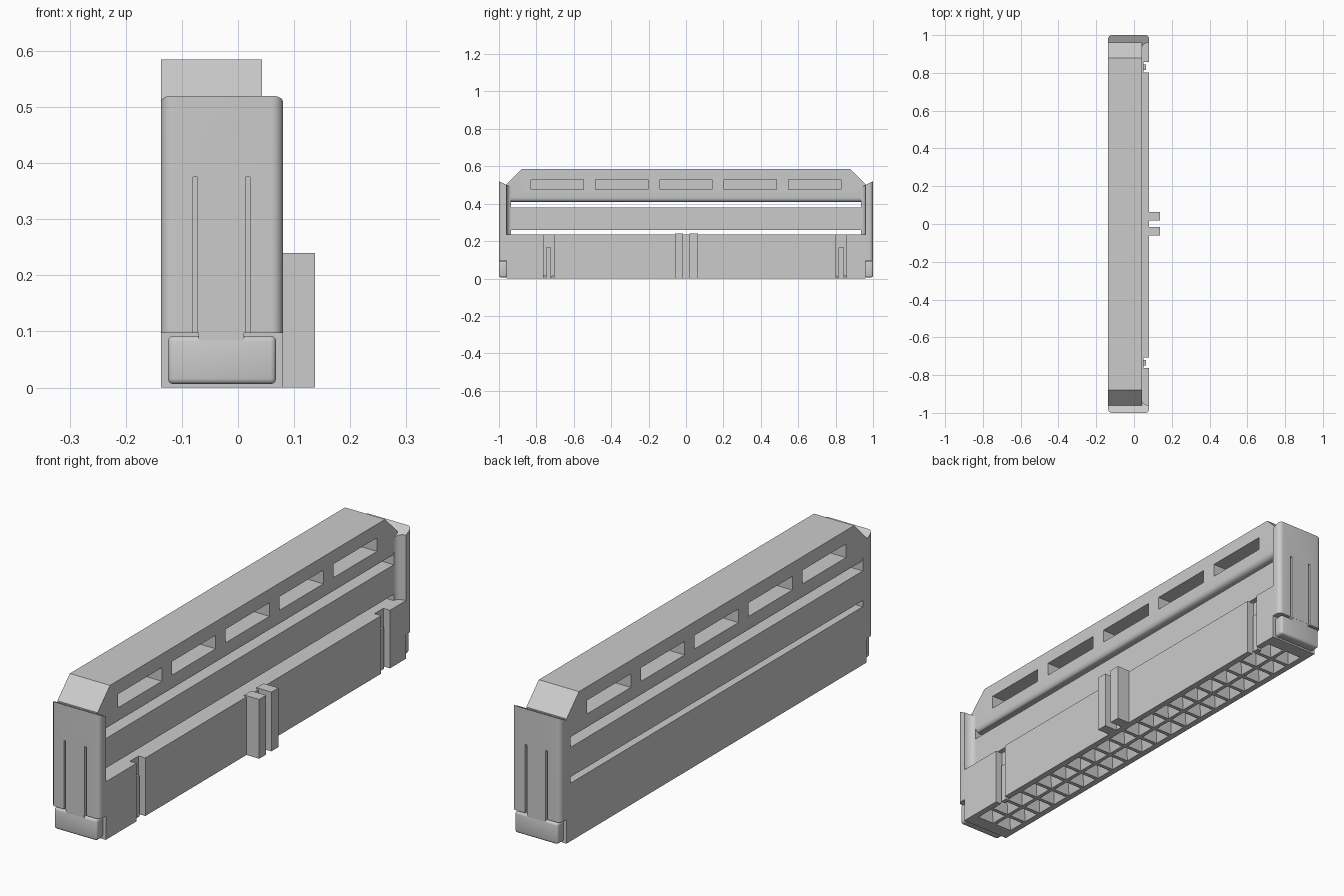
import bpy, bmesh, math
from mathutils import Matrix, Vector

old = bpy.data.objects.get("Cube")
if old:
    bpy.data.objects.remove(old, do_unlink=True)

grey = bpy.data.materials.new("plain grey")
grey.use_nodes = True
grey.diffuse_color = (0.6, 0.6, 0.6, 1)
grey.node_tree.nodes["Principled BSDF"].inputs["Base Color"].default_value = (0.6, 0.6, 0.6, 1)

LEFT, RIGHT, BAR = -0.137, 0.08, 0.043   # main faces across the width
MID = (LEFT + RIGHT) / 2


def finish(bm, name):
    bmesh.ops.recalc_face_normals(bm, faces=bm.faces[:])
    mesh = bpy.data.meshes.new(name)
    bm.to_mesh(mesh)
    bm.free()
    mesh.materials.append(grey)
    obj = bpy.data.objects.new(name, mesh)
    bpy.context.collection.objects.link(obj)
    return obj


def add_box(bm, x, y, z):
    lo, hi = Vector((x[0], y[0], z[0])), Vector((x[1], y[1], z[1]))
    m = Matrix.Translation((lo + hi) / 2) @ Matrix.Diagonal((*(hi - lo), 1))
    return bmesh.ops.create_cube(bm, size=1, matrix=m)["verts"]


def box(name, x, y, z, bevel=0):
    bm = bmesh.new()
    add_box(bm, x, y, z)
    if bevel:
        bmesh.ops.bevel(bm, geom=bm.edges[:], offset=bevel, segments=3,
                        profile=0.5, affect='EDGES')
    return finish(bm, name)


def prism(bm, points, direction):
    face = bm.faces.new([bm.verts.new(p) for p in points])
    out = bmesh.ops.extrude_face_region(bm, geom=[face])["geom"]
    top = [v for v in out if isinstance(v, bmesh.types.BMVert)]
    bmesh.ops.translate(bm, verts=top, vec=direction)
    return top


def cut(obj, bm):
    cutter = finish(bm, "cutter")
    cutter.hide_render = True
    mod = obj.modifiers.new("cut", 'BOOLEAN')
    mod.operation, mod.solver, mod.object = 'DIFFERENCE', 'EXACT', cutter
    bpy.context.view_layer.objects.active = obj
    bpy.ops.object.modifier_apply(modifier=mod.name)
    bpy.data.objects.remove(cutter, do_unlink=True)


def smooth(obj):
    bpy.ops.object.select_all(action='DESELECT')
    obj.select_set(True)
    bpy.context.view_layer.objects.active = obj
    bpy.ops.object.shade_smooth_by_angle(angle=math.radians(35))


# Lower body with two rows of funnel sockets and two keyed notches
body = box("lower_body", (LEFT, RIGHT), (-0.96, 0.96), (0, 0.235))
bm = bmesh.new()
pitch = 0.091
for row in (-0.5, 0.5):
    for i in range(20):
        at = Matrix.Translation((MID + row * pitch, (i - 9.5) * pitch, 0.02))
        bmesh.ops.create_cone(bm, cap_ends=True, segments=4, radius1=0.058,
                              radius2=0.03, depth=0.06,
                              matrix=at @ Matrix.Rotation(math.pi / 4, 4, 'Z'))
cut(body, bm)
bm = bmesh.new()
for y in (-0.735, 0.83):
    add_box(bm, (0.05, 0.1), (y - 0.028, y + 0.028), (-0.1, 0.3))
cut(body, bm)
for name, y in (("front_notch_key", -0.735), ("back_notch_key", 0.83)):
    box(name, (0.045, 0.064), (y - 0.014, y + 0.014), (0, 0.165))

# Polarising ribs
for name, y in (("front_key_rib", -0.06), ("back_key_rib", 0.018)):
    box(name, (RIGHT - 0.01, 0.137), (y, y + 0.045), (0, 0.24))

# Middle bar, with open gaps above and below it
box("middle_bar", (LEFT, BAR), (-0.94, 0.94), (0.26, 0.38))

# Upper bar with sloped ends, rounded underside and grip slots
bm = bmesh.new()
outline = [(-0.96, 0.41), (0.96, 0.41), (0.96, 0.505), (0.88, 0.585),
           (-0.88, 0.585), (-0.96, 0.505)]
prism(bm, [(LEFT, y, z) for y, z in outline], (BAR - LEFT, 0, 0))
under = [e for e in bm.edges if all(v.co.z < 0.42 for v in e.verts)]
bmesh.ops.bevel(bm, geom=under, offset=0.022, segments=4, profile=0.5, affect='EDGES')
upper = finish(bm, "upper_bar")
bm = bmesh.new()
for i in range(-2, 3):
    y = i * 0.344
    for x in ((LEFT - 0.1, LEFT + 0.07), (BAR - 0.07, BAR + 0.1)):
        add_box(bm, x, (y - 0.14, y + 0.14), (0.475, 0.53))
cut(upper, bm)
smooth(upper)


def arc(cx, cy, rx, ry, start, end):
    steps = [math.radians(start + (end - start) * i / 6) for i in range(7)]
    return [(cx + rx * math.cos(a), cy + ry * math.sin(a)) for a in steps]


# End caps with a T-shaped latch at each end
r = 0.02
for side, label in ((-1, "front"), (1, "back")):
    def span(a, b):
        return tuple(sorted((side * a, side * b)))

    plan = [(LEFT, 0.935)]
    plan += arc(RIGHT, 0.935, RIGHT - BAR, 0.025, 180, 90)
    plan += arc(RIGHT - r, 1 - r, r, r, 0, 90)
    plan += arc(LEFT + r, 1 - r, r, r, 90, 180)
    bm = bmesh.new()
    top = prism(bm, [(x, side * y, 0.097) for x, y in plan], (0, 0, 0.4))
    for v in top:                       # lip rises towards the outside
        v.co.z = 0.52 - (1 - abs(v.co.y)) * 0.5
    cap = finish(bm, label + "_end_cap")
    bm = bmesh.new()
    for x in (-0.076, 0.017):
        add_box(bm, (x - 0.004, x + 0.004), span(0.967, 1.1), (0, 0.375))
    cut(cap, bm)
    smooth(cap)

    box(label + "_latch_stem", (-0.07, 0.011), span(0.965, 0.9995), (0.07, 0.13))
    foot = box(label + "_latch_foot", (-0.125, 0.068), span(0.955, 1), (0.006, 0.092), 0.01)
    smooth(foot)
